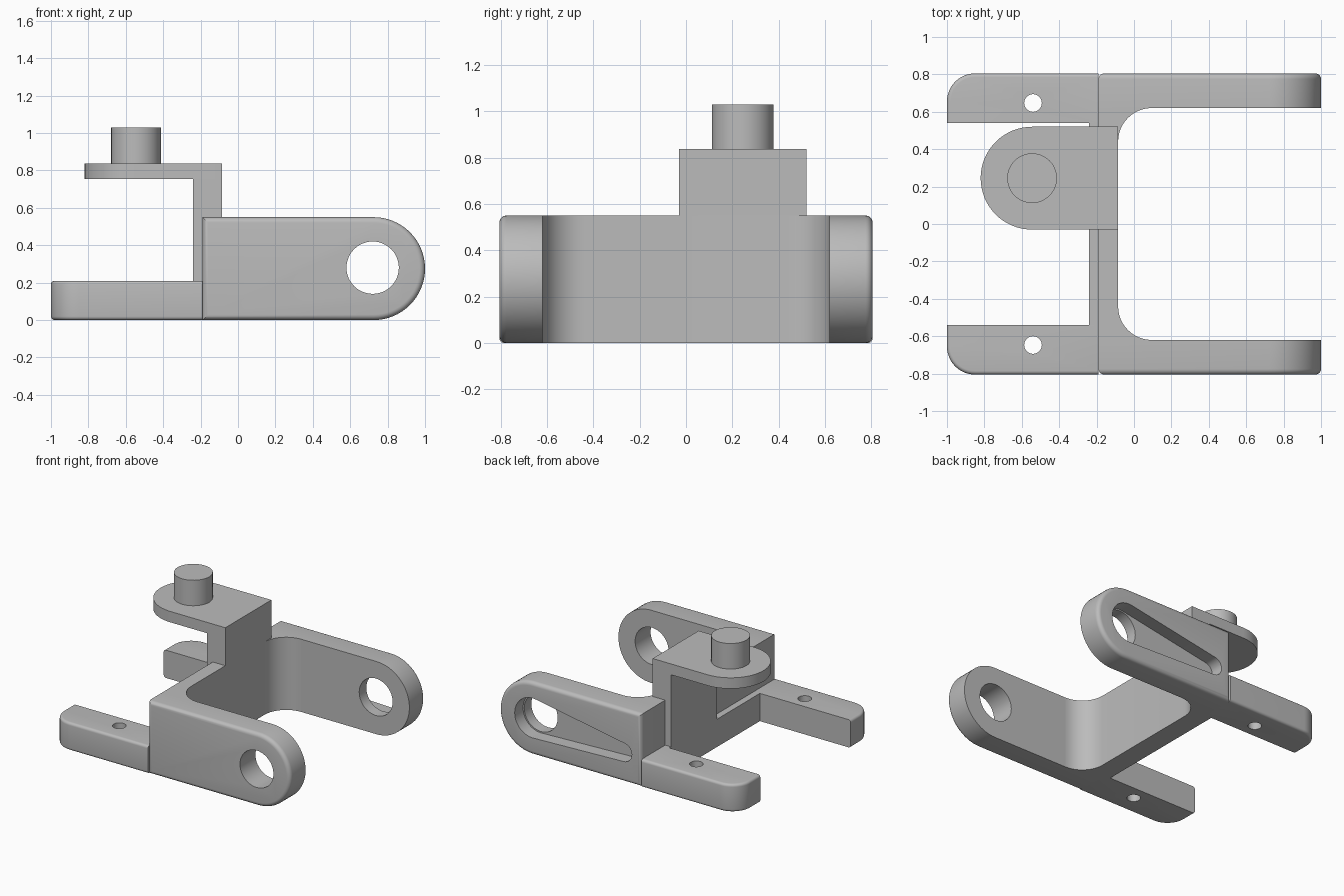
import bpy, bmesh
from math import cos, sin, pi, radians
from mathutils import Vector
from mathutils.geometry import convex_hull_2d

if "Cube" in bpy.data.objects:
    bpy.data.objects.remove(bpy.data.objects["Cube"])

GREY = (0.5, 0.5, 0.5, 1)
grey = bpy.data.materials.new("plain_grey")
grey.use_nodes = True
grey.diffuse_color = GREY
grey.node_tree.nodes["Principled BSDF"].inputs["Base Color"].default_value = GREY


def arc(cx, cy, r, start, end, steps=24):
    """Points along an arc, angles in degrees."""
    angles = [radians(start + (end - start) * i / steps) for i in range(steps + 1)]
    return [(cx + r * cos(a), cy + r * sin(a)) for a in angles]


def prism(name, points, lo, hi, axis="z", round_rule=None, radius=0.03):
    """Extrude a flat outline along z or y; round the edges whose middle meets the rule."""
    bm = bmesh.new()

    def place(p, h):
        return (p[0], p[1], h) if axis == "z" else (p[0], h, p[1])

    low = [bm.verts.new(place(p, lo)) for p in points]
    high = [bm.verts.new(place(p, hi)) for p in points]
    bm.faces.new(low)
    bm.faces.new(high)
    n = len(points)
    for i in range(n):
        j = (i + 1) % n
        bm.faces.new((low[i], low[j], high[j], high[i]))
    bmesh.ops.recalc_face_normals(bm, faces=bm.faces)
    if round_rule:
        edges = [e for e in bm.edges if round_rule(e.verts[0].co, e.verts[1].co)]
        bmesh.ops.bevel(bm, geom=edges, offset=radius, segments=5, profile=0.5,
                        affect="EDGES", clamp_overlap=True)
    mesh = bpy.data.meshes.new(name)
    bm.to_mesh(mesh)
    bm.free()
    mesh.materials.append(grey)
    obj = bpy.data.objects.new(name, mesh)
    bpy.context.collection.objects.link(obj)
    return obj


def cut(obj, cutter):
    """Subtract a cutter and remove it."""
    cutter.hide_render = True
    mod = obj.modifiers.new("cut", "BOOLEAN")
    mod.object = cutter
    mod.solver = "EXACT"
    bpy.context.view_layer.objects.active = obj
    bpy.ops.object.modifier_apply(modifier=mod.name)
    bpy.data.objects.remove(cutter)


def circle(cx, cy, r, steps=48):
    return arc(cx, cy, r, 0, 360, steps)[:-1]


def box(x0, x1, y0, y1):
    return [(x0, y0), (x1, y0), (x1, y1), (x0, y1)]


# Main dimensions
BACK, WALL, STEP = -0.19, -0.085, -0.24
OUT, IN, TOP, FOOT_TOP = 0.805, 0.62, 0.55, 0.21
parts = []

# Arms and feet, one of each per side
arm_outline = [(BACK, 0), *arc(0.725, TOP / 2, TOP / 2, -90, 90, 32), (BACK, TOP)]
for side, label in ((1, "back"), (-1, "front")):
    def outer_rim(a, b):
        return abs(a.y - side * OUT) < 1e-4 and abs(b.y - side * OUT) < 1e-4

    arm = prism(label + "_arm", arm_outline, side * IN, side * OUT, "y", outer_rim)
    cut(arm, prism("eye_cutter", circle(0.72, 0.28, 0.14), side * 0.5, side * 0.9, "y"))

    def foot_rim(a, b):
        mid = (a + b) / 2
        return abs(a.z - b.z) < 1e-4 and abs(mid.y) > 0.56 and mid.x < BACK - 0.01

    foot_outline = [(BACK, 0.54), (-1, 0.54), *arc(-0.85, OUT - 0.15, 0.15, 180, 90, 12),
                    (BACK, OUT)]
    foot = prism(label + "_foot", [(x, side * y) for x, y in foot_outline],
                 0, FOOT_TOP, "z", foot_rim, 0.02)
    cut(foot, prism("bolt_cutter", circle(-0.54, side * 0.647, 0.047), -0.1, 0.4))
    parts += [arm, foot]

    # Tapered pocket in the outside of the back arm
    if side > 0:
        ends = circle(0.72, 0.28, 0.15) + circle(-0.04, 0.225, 0.07)
        hull = [ends[i] for i in convex_hull_2d([Vector(p) for p in ends])]
        cut(arm, prism("pocket_cutter", hull, OUT - 0.1, OUT + 0.1, "y"))

# Cross wall with filleted inner corners, and the low step behind it
FILLET = 0.18
wall_outline = [(BACK, -IN),
                *arc(WALL + FILLET, -IN + FILLET, FILLET, 270, 180, 12),
                *arc(WALL + FILLET, IN - FILLET, FILLET, 180, 90, 12),
                (BACK, IN)]
parts.append(prism("cross_wall", wall_outline, 0, TOP))
parts.append(prism("wall_step", box(STEP, BACK, -0.54, 0.54), 0, FOOT_TOP))

# Raised post, rounded shelf and peg
PEG_X, PEG_Y, HALF = -0.545, 0.245, 0.275
parts.append(prism("post", box(STEP, WALL, PEG_Y - HALF, PEG_Y + HALF), 0, 0.755))
shelf_outline = [(WALL, PEG_Y - HALF), (WALL, PEG_Y + HALF),
                 *arc(PEG_X, PEG_Y, HALF, 90, 270, 32)]
parts.append(prism("shelf", shelf_outline, 0.755, 0.837))
parts.append(prism("peg", circle(PEG_X, PEG_Y, 0.133), 0.837, 1.03))

# Smooth the curves, keep the edges crisp
bpy.ops.object.select_all(action="DESELECT")
for obj in parts:
    obj.select_set(True)
bpy.context.view_layer.objects.active = parts[0]
bpy.ops.object.shade_smooth_by_angle(angle=radians(30))
